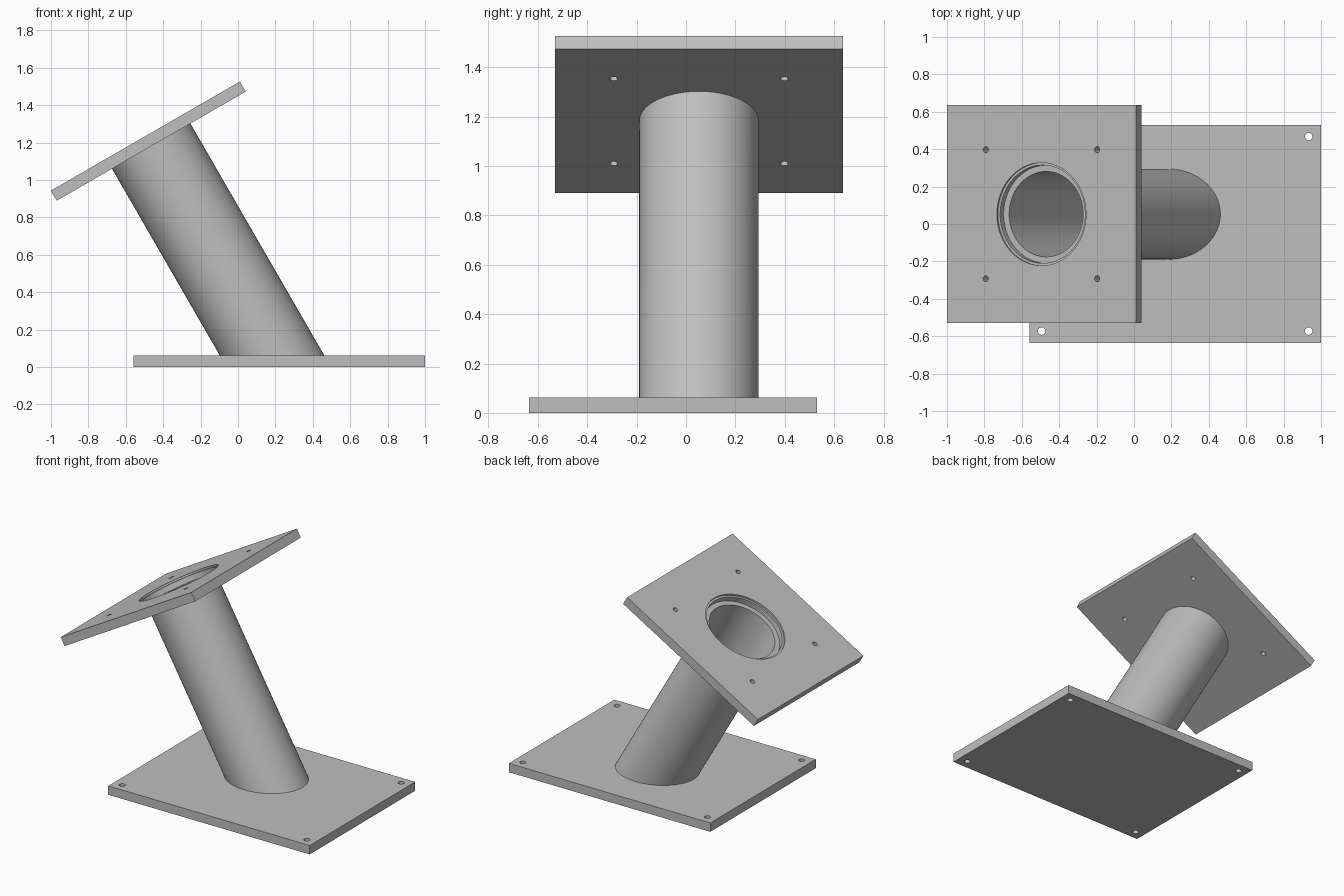
import bpy, bmesh, math
from mathutils import Matrix, Vector

cube = bpy.data.objects.get("Cube")
if cube:
    bpy.data.objects.remove(cube, do_unlink=True)

grey = bpy.data.materials.new("plain grey")
grey.use_nodes = True
COLOR = (0.52, 0.52, 0.52, 1)
grey.diffuse_color = COLOR
grey.node_tree.nodes["Principled BSDF"].inputs["Base Color"].default_value = COLOR

THICK = 0.062
CENTRE_Y = 0.0525
TILT = math.radians(-30)
TOP_FRAME = Matrix.Translation((-0.495, CENTRE_Y, 1.235)) @ Matrix.Rotation(TILT, 4, 'Y')


def add_object(name, bm):
    bmesh.ops.recalc_face_normals(bm, faces=bm.faces)
    mesh = bpy.data.meshes.new(name)
    bm.to_mesh(mesh)
    bm.free()
    mesh.materials.append(grey)
    obj = bpy.data.objects.new(name, mesh)
    bpy.context.collection.objects.link(obj)
    return obj


def smooth(obj):
    bpy.ops.object.select_all(action='DESELECT')
    obj.select_set(True)
    bpy.context.view_layer.objects.active = obj
    bpy.ops.object.shade_smooth_by_angle(angle=math.radians(30))


def drill(obj, x, y, radius, z_top, z_bottom, segments=24):
    """Cut a vertical round hole in the plate's own frame."""
    bm = bmesh.new()
    bmesh.ops.create_cone(bm, cap_ends=True, segments=segments, radius1=radius,
                          radius2=radius, depth=z_top - z_bottom,
                          matrix=Matrix.Translation((x, y, (z_top + z_bottom) / 2)))
    cutter = add_object("drill_cutter", bm)
    cutter.hide_render = True
    mod = obj.modifiers.new("hole", 'BOOLEAN')
    mod.operation, mod.solver, mod.object = 'DIFFERENCE', 'EXACT', cutter
    bpy.context.view_layer.update()
    evaluated = obj.evaluated_get(bpy.context.evaluated_depsgraph_get())
    mesh = bpy.data.meshes.new_from_object(evaluated)
    obj.modifiers.clear()
    obj.data = mesh
    bpy.data.objects.remove(cutter, do_unlink=True)


def plate(name, length, width, hole_x, hole_y, hole_radius):
    """Rectangular plate, upper face at local z = 0, with four corner holes."""
    bm = bmesh.new()
    bmesh.ops.create_cube(bm, size=1)
    bmesh.ops.scale(bm, vec=(length, width, THICK), verts=bm.verts)
    bmesh.ops.translate(bm, vec=(0, 0, -THICK / 2), verts=bm.verts)
    obj = add_object(name, bm)
    for sx in (-1, 1):
        for sy in (-1, 1):
            drill(obj, sx * hole_x, sy * hole_y, hole_radius, 0.1, -0.2)
    return obj


# Base plate
base = plate("base_plate", 1.558, 1.165, 0.714, 0.52, 0.02)
base.matrix_world = Matrix.Translation((0.22, -0.0525, THICK))
smooth(base)

# Tilted mounting plate with a stepped central bore
top = plate("mounting_plate", 1.167, 1.165, 0.3435, 0.345, 0.016)
for radius, bottom in ((0.275, -0.012), (0.262, -0.05), (0.228, -0.2)):
    drill(top, 0, 0, radius, 0.1, bottom, 96)
top.matrix_world = TOP_FRAME
smooth(top)

# Hollow slanted tube, square to the mounting plate and mitred on the base
bm = bmesh.new()
SEGMENTS = 96
axis = TOP_FRAME.to_3x3() @ Vector((0, 0, 1))


def ring(radius, mitred):
    verts = []
    for i in range(SEGMENTS):
        a = 2 * math.pi * i / SEGMENTS
        p = TOP_FRAME @ Vector((radius * math.cos(a), radius * math.sin(a), -THICK))
        if mitred:
            p -= axis * ((p.z - THICK) / axis.z)
        verts.append(bm.verts.new(p))
    return verts


loops = [ring(0.242, True), ring(0.242, False), ring(0.228, False), ring(0.228, True)]
for k in range(4):
    a, b = loops[k], loops[(k + 1) % 4]
    for i in range(SEGMENTS):
        j = (i + 1) % SEGMENTS
        bm.faces.new((a[i], a[j], b[j], b[i]))
smooth(add_object("slanted_tube", bm))
